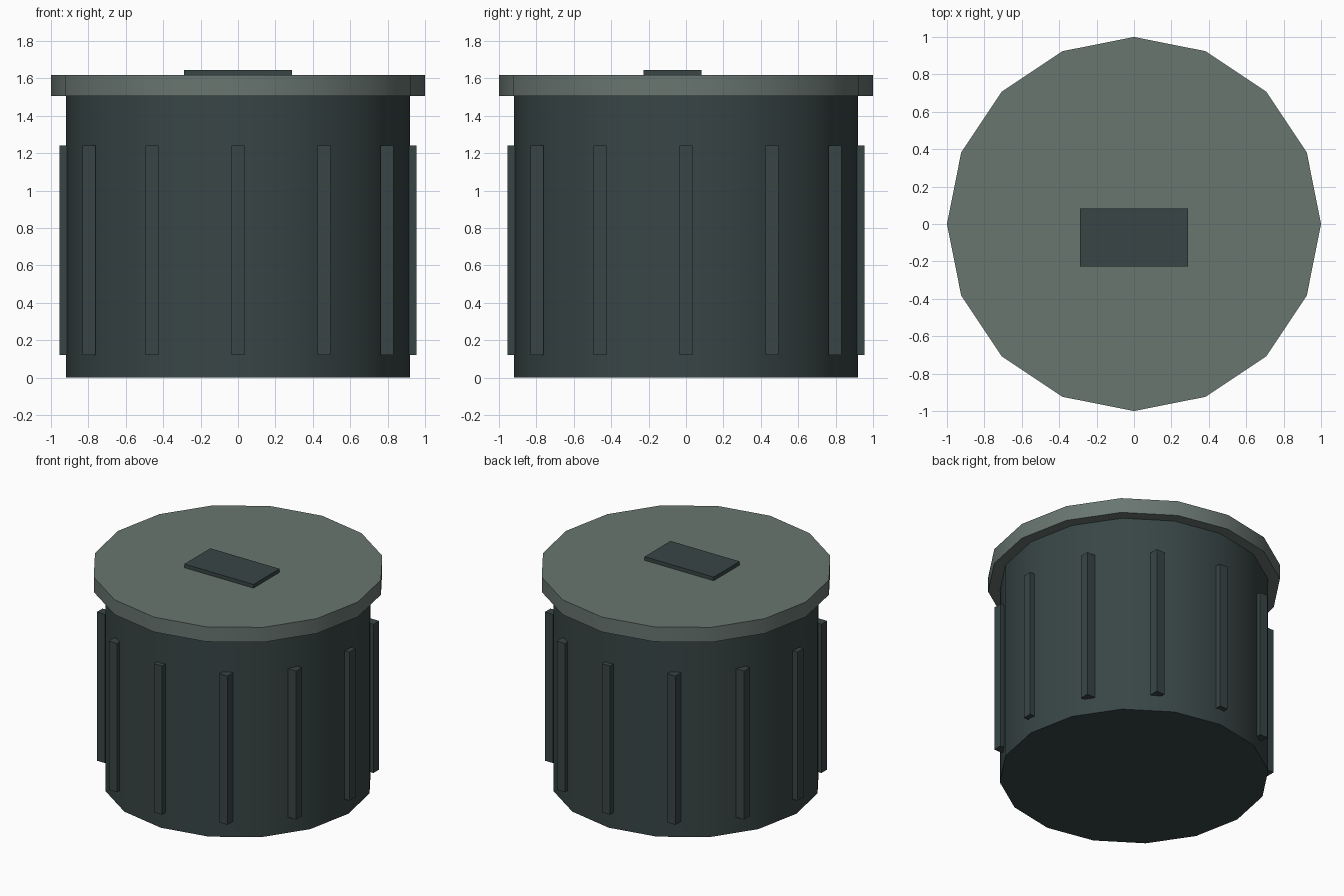
import bpy
import math

if "Cube" in bpy.data.objects:
    bpy.data.objects.remove(bpy.data.objects["Cube"], do_unlink=True)


def make_material(name, rgb):
    mat = bpy.data.materials.new(name)
    mat.use_nodes = True
    colour = (*rgb, 1)
    mat.diffuse_color = colour
    mat.node_tree.nodes["Principled BSDF"].inputs["Base Color"].default_value = colour
    return mat


dark = make_material("dark green grey", (0.04, 0.06, 0.06))
light = make_material("light green grey", (0.14, 0.18, 0.163))


def drum(name, radius, bottom, top, mat):
    """Sixteen-sided upright drum with smooth walls and flat caps."""
    bpy.ops.mesh.primitive_cylinder_add(
        vertices=16, radius=radius, depth=top - bottom,
        location=(0, 0, (bottom + top) / 2))
    obj = bpy.context.object
    obj.name = name
    obj.data.materials.append(mat)
    bpy.ops.object.shade_smooth_by_angle(angle=math.radians(30))
    return obj


def box(name, low, high, mat):
    centre = [(a + b) / 2 for a, b in zip(low, high)]
    bpy.ops.mesh.primitive_cube_add(size=1, location=centre)
    obj = bpy.context.object
    obj.name = name
    obj.scale = [b - a for a, b in zip(low, high)]
    bpy.ops.object.transform_apply(location=False, rotation=False, scale=True)
    obj.data.materials.append(mat)
    return obj


# Bin body and overhanging lid
drum("bin_body", 0.92, 0, 1.505, dark)
drum("lid", 1.0, 1.505, 1.617, light)

# Low handle plate, set slightly toward the front
box("lid_handle", (-0.288, -0.227, 1.61), (0.288, 0.082, 1.645), dark)

# Twelve square ribs around the wall, all aligned with the axes
half = 0.034
for i in range(12):
    angle = math.radians(30 * i)
    x, y = 0.92 * math.cos(angle), 0.92 * math.sin(angle)
    box(f"rib_{i + 1}", (x - half, y - half, 0.12), (x + half, y + half, 1.24), dark)
